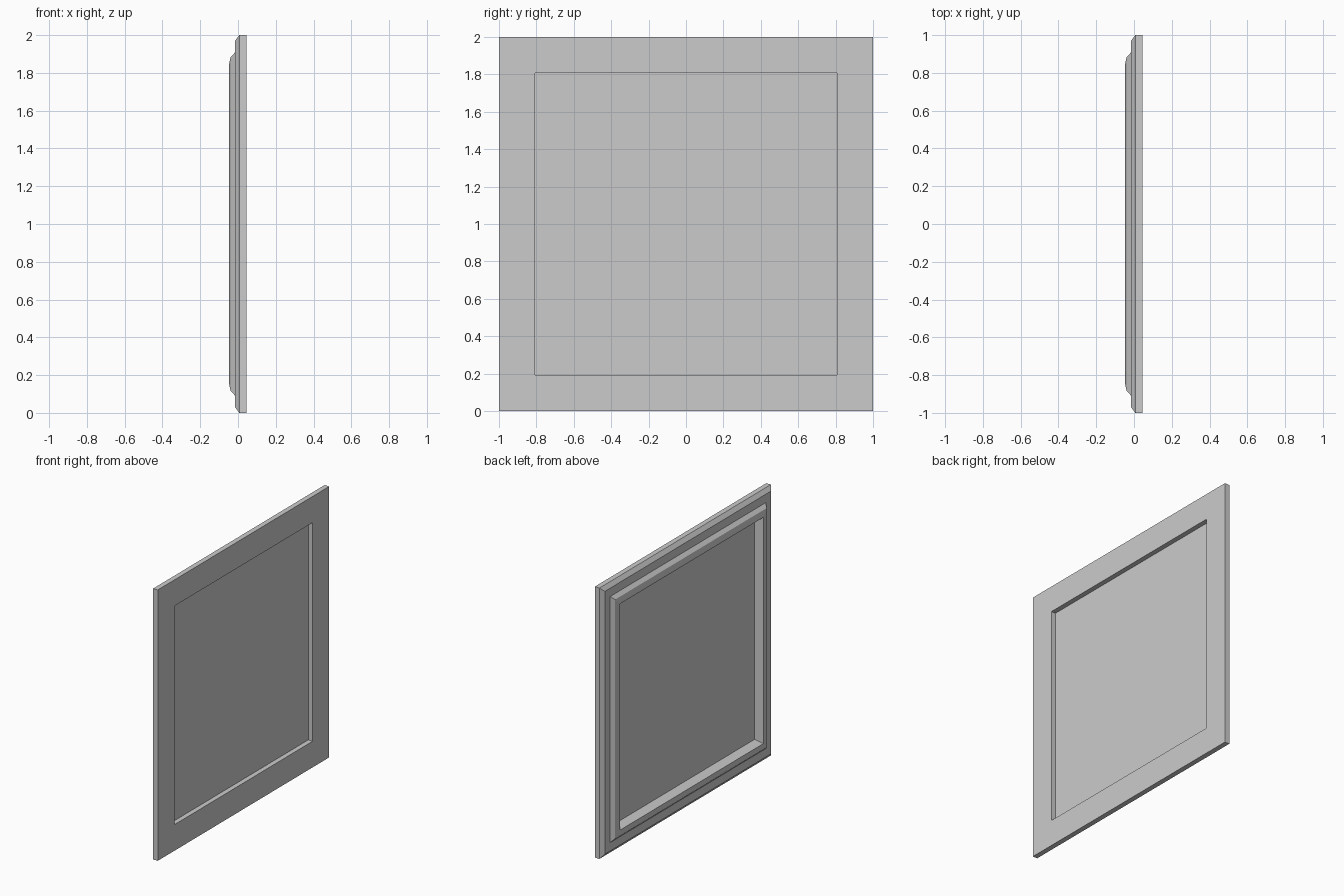
import bpy, bmesh

if "Cube" in bpy.data.objects:
    bpy.data.objects.remove(bpy.data.objects["Cube"])

# Moulding section: (half-width of the square ring, x); decorated side faces -x
PROFILE = [(0.807, 0.045), (1.0, 0.045), (1.0, 0.007), (0.97, -0.016),
           (0.908, -0.016), (0.883, -0.04), (0.845, -0.047),
           (0.835, -0.047), (0.807, 0.004)]


def square(bm, half, x):
    return [bm.verts.new((x, sy * half, 1 + sz * half))
            for sy, sz in ((-1, -1), (1, -1), (1, 1), (-1, 1))]


def finish(bm, name):
    bmesh.ops.recalc_face_normals(bm, faces=bm.faces)
    mesh = bpy.data.meshes.new(name)
    bm.to_mesh(mesh)
    bm.free()
    obj = bpy.data.objects.new(name, mesh)
    bpy.context.collection.objects.link(obj)
    return obj


# Mitred frame moulding
bm = bmesh.new()
rings = [square(bm, h, x) for h, x in PROFILE]
for a, b in zip(rings, rings[1:] + rings[:1]):
    for i in range(4):
        j = (i + 1) % 4
        bm.faces.new((a[i], a[j], b[j], b[i]))
finish(bm, "frame_moulding")

# Thin centre panel, set back from both faces
bm = bmesh.new()
bmesh.ops.create_cube(bm, size=1)
bmesh.ops.scale(bm, vec=(0.004, 1.614, 1.614), verts=bm.verts)
bmesh.ops.translate(bm, vec=(0.007, 0, 1), verts=bm.verts)
finish(bm, "picture_panel")
